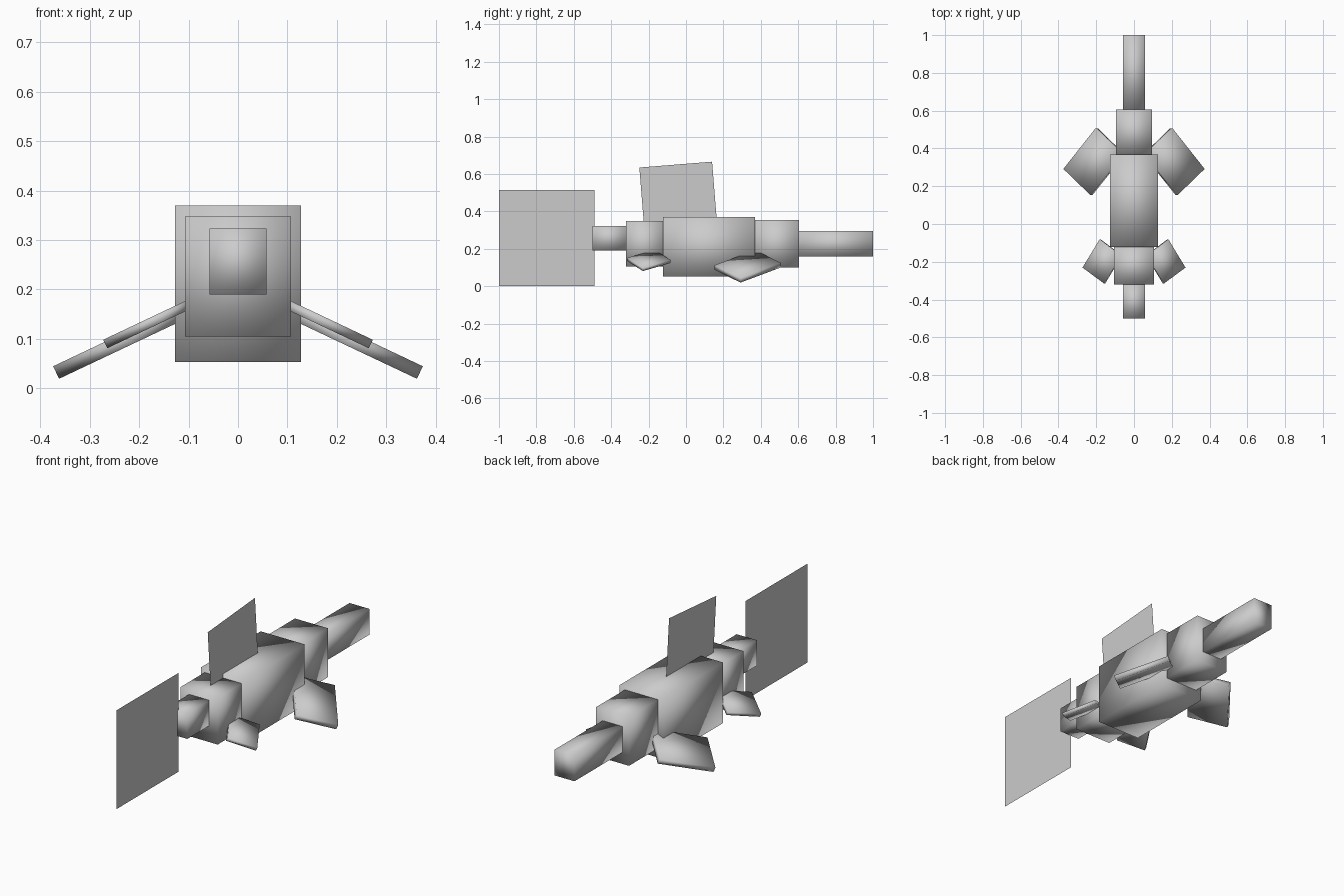
import bpy
from math import radians
from mathutils import Matrix, Vector

if "Cube" in bpy.data.objects:
    bpy.data.objects.remove(bpy.data.objects["Cube"])

grey = bpy.data.materials.new("plain grey")
grey.diffuse_color = (0.6, 0.6, 0.6, 1)
grey.use_nodes = True
grey.node_tree.nodes["Principled BSDF"].inputs["Base Color"].default_value = grey.diffuse_color


def finish(ob, name):
    ob.name = name
    ob.data.materials.append(grey)
    for p in ob.data.polygons:
        p.use_smooth = True


def box(name, size, matrix):
    """Soft-shaded box of a given size, placed by a matrix."""
    bpy.ops.mesh.primitive_cube_add(size=1)
    ob = bpy.context.object
    ob.data.transform(matrix @ Matrix.Diagonal((*size, 1)))
    finish(ob, name)


def segment(name, half_width, y0, y1, z0, z1):
    """Body segment, centred on x = 0."""
    centre = Vector((0, (y0 + y1) / 2, (z0 + z1) / 2))
    box(name, (2 * half_width, y1 - y0, z1 - z0), Matrix.Translation(centre))


def flat_fin(name, length, height, centre, tilt=0):
    """Thin single-sheet fin standing on the centre line."""
    y, z = length / 2, height / 2
    mesh = bpy.data.meshes.new(name)
    mesh.from_pydata([(0, -y, -z), (0, y, -z), (0, y, z), (0, -y, z)], [], [(0, 1, 2, 3)])
    mesh.transform(Matrix.Translation(centre) @ Matrix.Rotation(radians(tilt), 4, 'X'))
    ob = bpy.data.objects.new(name, mesh)
    bpy.context.collection.objects.link(ob)
    finish(ob, name)


# Body, from snout to tail
segment("snout", 0.057, 0.605, 1.0, 0.16, 0.295)
segment("head", 0.095, 0.368, 0.605, 0.10, 0.355)
segment("body", 0.127, -0.122, 0.368, 0.053, 0.37)
segment("rear_body", 0.107, -0.32, -0.122, 0.105, 0.348)
segment("tail_base", 0.058, -0.50, -0.32, 0.19, 0.323)

# Upright fins
flat_fin("tail_fin", 0.51, 0.515, (0, -0.745, 0.2575))
flat_fin("dorsal_fin", 0.39, 0.30, (0, -0.043, 0.5005), 4.6)

# Paired side fins: turned in their own plane, then drooped outwards
for side, label in ((1, "right"), (-1, "left")):
    for name, size, centre, turn in (
        ("front_fin", (0.286, 0.21, 0.028), (0.2115, 0.33, 0.106), -48.8),
        ("rear_fin", (0.178, 0.15, 0.019), (0.1675, -0.1985, 0.1375), -56.2),
    ):
        x, y, z = centre
        place = (Matrix.Translation((side * x, y, z))
                 @ Matrix.Rotation(radians(side * 25.3), 4, 'Y')
                 @ Matrix.Rotation(radians(side * turn), 4, 'Z'))
        box(f"{label}_{name}", size, place)
